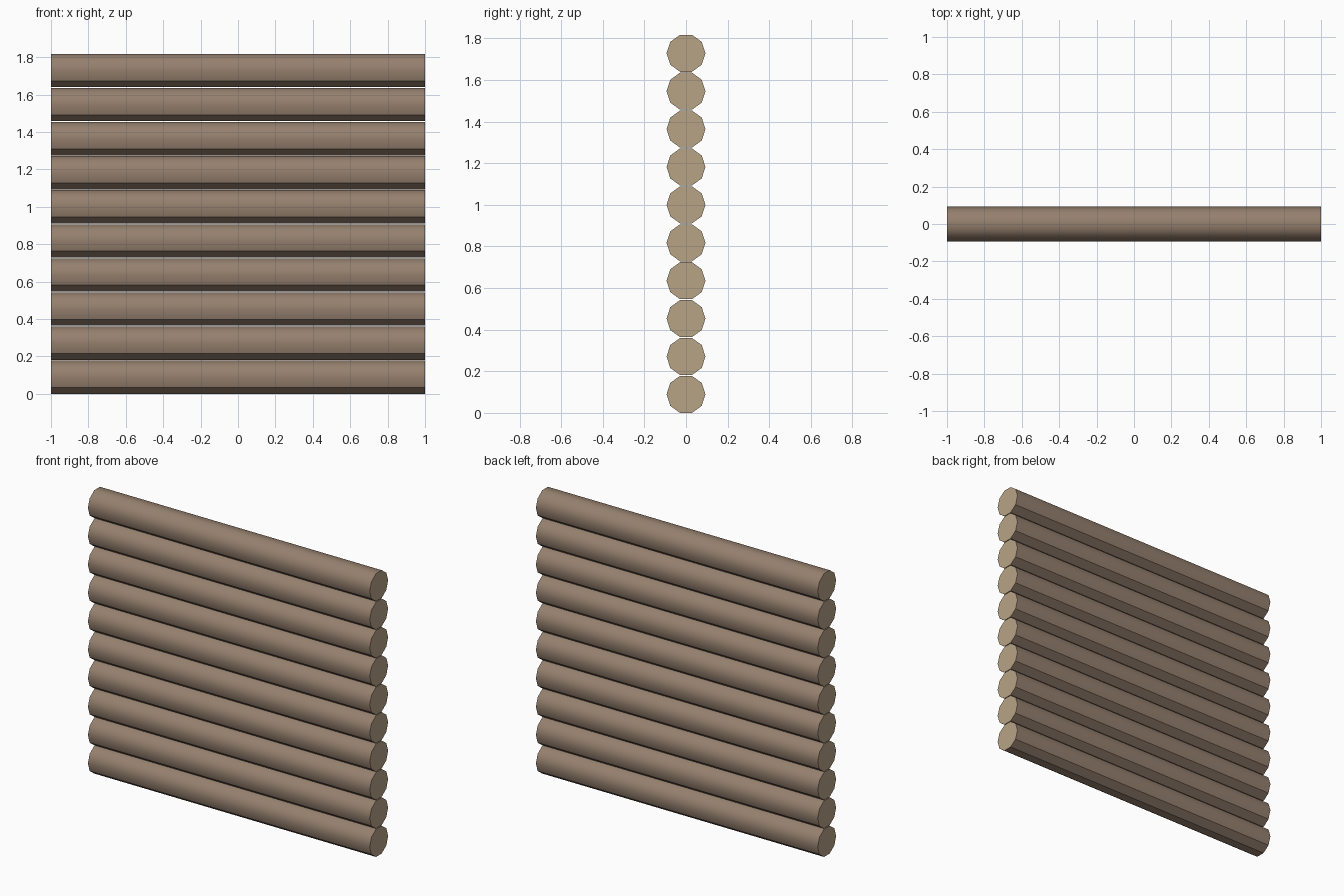
import bpy, bmesh, math

if "Cube" in bpy.data.objects:
    bpy.data.objects.remove(bpy.data.objects["Cube"])

def material(name, color):
    m = bpy.data.materials.new(name)
    m.diffuse_color = (*color, 1)
    m.use_nodes = True
    m.node_tree.nodes["Principled BSDF"].inputs["Base Color"].default_value = m.diffuse_color
    return m

bark = material("bark", (0.30, 0.215, 0.155))
cut_wood = material("cut_wood", (0.48, 0.37, 0.24))

SIDES, RADIUS, PITCH, COUNT = 10, 0.0935, 0.1822, 10
HALF_HEIGHT = RADIUS * math.sin(math.radians(72))

# One ten-sided log lying along x, smooth bark and flat cut ends
def log_mesh():
    bm = bmesh.new()
    rings = []
    for x in (-1, 1):
        rings.append([bm.verts.new((x, RADIUS * math.cos(i * math.tau / SIDES),
                                    RADIUS * math.sin(i * math.tau / SIDES)))
                      for i in range(SIDES)])
    a, b = rings
    for i in range(SIDES):
        j = (i + 1) % SIDES
        bm.faces.new((a[i], a[j], b[j], b[i])).smooth = True
    for ring in rings:
        bm.faces.new(ring).material_index = 1
    bmesh.ops.recalc_face_normals(bm, faces=bm.faces)
    # Crisp edges at the cut ends and along the underside
    for e in bm.edges:
        v, w = e.verts
        along = abs(v.co.x - w.co.x) > 1
        if not along or v.co.z < -RADIUS * 0.3:
            e.smooth = False
    me = bpy.data.meshes.new("log")
    bm.to_mesh(me)
    bm.free()
    me.materials.append(bark)
    me.materials.append(cut_wood)
    return me

# Stack of logs forming the wall
mesh = log_mesh()
for k in range(COUNT):
    ob = bpy.data.objects.new(f"wall_log_{k + 1}", mesh)
    ob.location.z = HALF_HEIGHT + k * PITCH
    bpy.context.collection.objects.link(ob)
